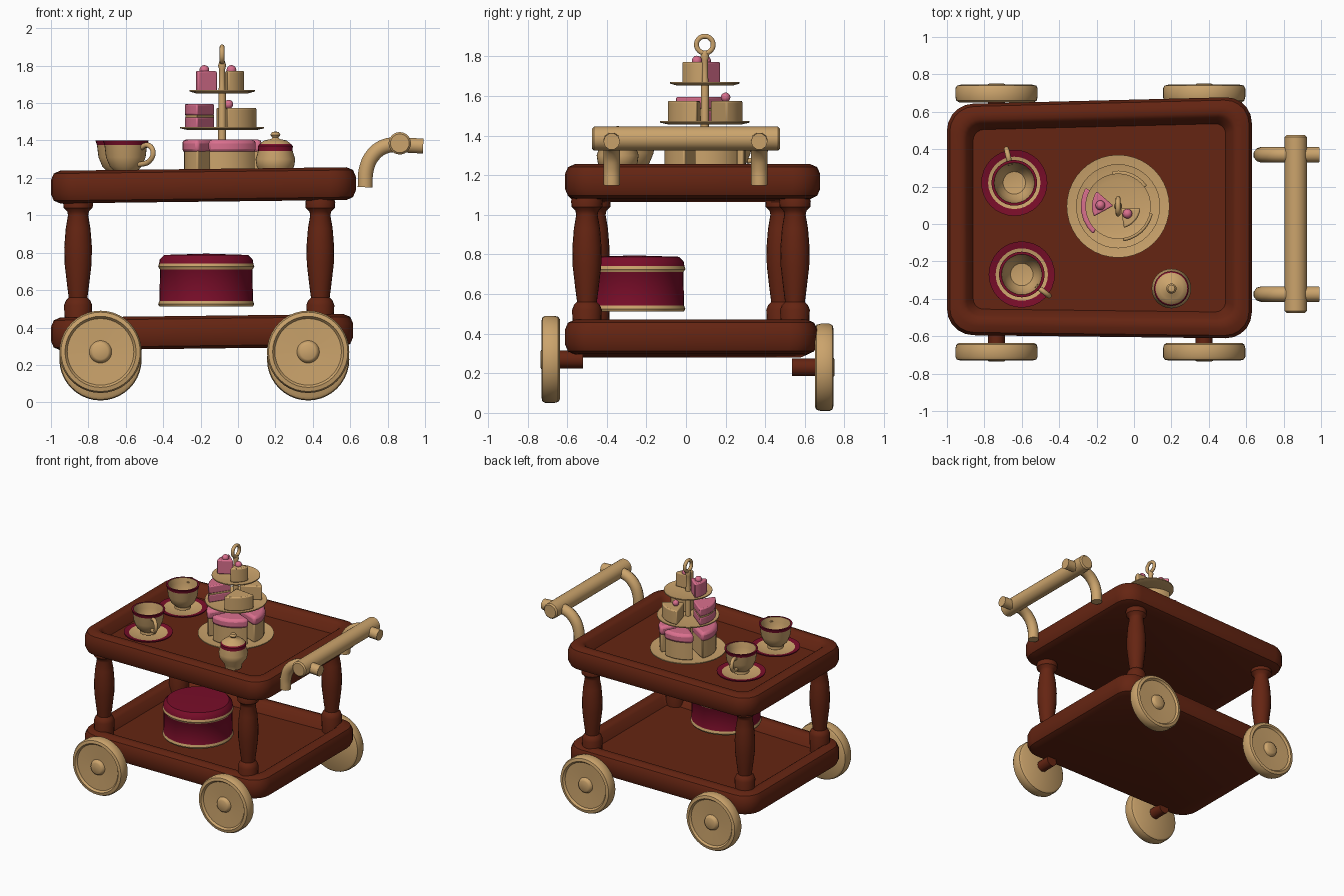
import bpy, bmesh, math
from mathutils import Matrix, Vector

cube = bpy.data.objects.get("Cube")
if cube:
    bpy.data.objects.remove(cube, do_unlink=True)


def material(name, rgb):
    m = bpy.data.materials.new(name)
    m.use_nodes = True
    m.diffuse_color = (*rgb, 1)
    bsdf = m.node_tree.nodes["Principled BSDF"]
    bsdf.inputs["Base Color"].default_value = (*rgb, 1)
    bsdf.inputs["Roughness"].default_value = 0.6
    return m


wood = material("dark wood", (0.13, 0.018, 0.006))
gold = material("tan gold", (0.6, 0.37, 0.15))
crimson = material("crimson", (0.19, 0.004, 0.022))
pink = material("pink icing", (0.7, 0.16, 0.27))
made = []


def finish(name, bm, mats, loc=(0, 0, 0), rot=None, bevel=0):
    bmesh.ops.recalc_face_normals(bm, faces=bm.faces)
    mesh = bpy.data.meshes.new(name)
    bm.to_mesh(mesh)
    bm.free()
    for m in mats:
        mesh.materials.append(m)
    ob = bpy.data.objects.new(name, mesh)
    ob.matrix_world = Matrix.Translation(loc) @ (rot or Matrix()).to_4x4()
    bpy.context.collection.objects.link(ob)
    if bevel:
        mod = ob.modifiers.new("soft edges", "BEVEL")
        mod.width, mod.segments = bevel, 2
    made.append(ob)
    return ob


def lathe(name, profile, loc, mats, bands=(), steps=32, rot=None):
    """Spin (radius, height) points; bands are segment indices in the second material."""
    bm = bmesh.new()
    rings = []
    for r, z in profile:
        if r == 0:
            rings.append([bm.verts.new((0, 0, z))] * steps)
        else:
            rings.append([bm.verts.new((r * math.cos(math.tau * i / steps),
                                        r * math.sin(math.tau * i / steps), z)) for i in range(steps)])
    for s, (a, b) in enumerate(zip(rings, rings[1:])):
        for i in range(steps):
            j = (i + 1) % steps
            corners = list(dict.fromkeys((a[i], a[j], b[j], b[i])))
            bm.faces.new(corners).material_index = int(s in bands)
    return finish(name, bm, mats, loc, rot)


def tube(name, points, radius, mat, cyclic=False, loc=(0, 0, 0)):
    """Sweep a round section along a smooth path, as a mesh."""
    cu = bpy.data.curves.new(name, "CURVE")
    cu.dimensions, cu.bevel_depth = "3D", radius
    cu.bevel_resolution, cu.use_fill_caps = 3, True
    sp = cu.splines.new("BEZIER")
    sp.bezier_points.add(len(points) - 1)
    for p, co in zip(sp.bezier_points, points):
        p.co = co
        p.handle_left_type = p.handle_right_type = "AUTO"
    sp.use_cyclic_u, sp.resolution_u = cyclic, 5
    tmp = bpy.data.objects.new(name + " path", cu)
    bpy.context.collection.objects.link(tmp)
    mesh = bpy.data.meshes.new_from_object(tmp.evaluated_get(bpy.context.evaluated_depsgraph_get()))
    bpy.data.objects.remove(tmp)
    bm = bmesh.new()
    bm.from_mesh(mesh)
    for f in bm.faces:
        f.material_index = 0
    bpy.data.meshes.remove(mesh)
    return finish(name, bm, [mat], loc)


def tray(name, x0, x1, y0, y1, z, height, floor):
    """Rounded tray with a recessed floor, very slightly out of square."""
    bm = bmesh.new()
    loops = []
    for inset, h in ((0.05, 0), (0.015, 0.015), (0, 0.05), (0, height - 0.05), (0.015, height - 0.015),
                     (0.05, height), (0.085, height), (0.105, height - 0.015), (0.14, floor)):
        rad = max(0.14 - inset * 0.6, 0.04)
        ring = []
        for k, (sx, sy) in enumerate(((1, 1), (0, 1), (0, 0), (1, 0))):
            cx = x1 - inset - rad if sx else x0 + inset + rad
            cy = y1 - inset - rad if sy else y0 + inset + rad
            for i in range(6):
                a = math.radians(90 * k + 18 * i)
                x, y = cx + rad * math.cos(a), cy + rad * math.sin(a)
                y += 0.025 * x if sy else -0.012 * x
                ring.append(bm.verts.new((x, y, z + h + 0.012 * x)))
        loops.append(ring)
    for a, b in zip(loops, loops[1:]):
        for i in range(len(a)):
            j = (i + 1) % len(a)
            bm.faces.new((a[i], a[j], b[j], b[i]))
    bm.faces.new(loops[0])
    bm.faces.new(loops[-1])
    finish(name, bm, [wood])


def wedge(name, centre, r0, r1, a0, a1, z0, z1, mat, bevel=0.008):
    """Slice of a round cake between two angles in degrees."""
    bm = bmesh.new()
    steps = 6
    arc = [math.radians(a0 + (a1 - a0) * i / steps) for i in range(steps + 1)]
    mid = math.radians((a0 + a1) / 2)
    pts = [(r0 * math.cos(mid), r0 * math.sin(mid))] + [(r1 * math.cos(a), r1 * math.sin(a)) for a in arc]
    face = bm.faces.new([bm.verts.new((x, y, z0)) for x, y in pts])
    out = bmesh.ops.extrude_face_region(bm, geom=[face])
    bmesh.ops.translate(bm, vec=(0, 0, z1 - z0),
                        verts=[v for v in out["geom"] if isinstance(v, bmesh.types.BMVert)])
    finish(name, bm, [mat], (*centre, 0), bevel=bevel)


def ball(name, loc, radius, mat):
    bm = bmesh.new()
    bmesh.ops.create_uvsphere(bm, u_segments=16, v_segments=10, radius=radius)
    finish(name, bm, [mat], loc)


# Trays
tray("upper_tray", -1.0, 0.63, -0.605, 0.665, 1.075, 0.175, 0.095)
tray("lower_tray", -1.0, 0.615, -0.605, 0.65, 0.29, 0.175, 0.1)

# Turned posts
post = [(0, 0.38), (0.07, 0.38), (0.075, 0.52), (0.065, 0.545), (0.05, 0.56), (0.058, 0.62), (0.072, 0.74),
        (0.074, 0.83), (0.066, 0.93), (0.054, 1.0), (0.058, 1.02), (0.078, 1.04), (0.08, 1.07), (0.07, 1.1), (0, 1.1)]
for label, x, y in (("front_left", 0.44, -0.5), ("back_left", 0.44, 0.55),
                    ("front_right", -0.855, -0.46), ("back_right", -0.855, 0.48)):
    lathe(label + "_post", post, (x, y, 0), [wood], steps=20)

# Wheels and axle stubs
wheel = [(0, -0.045), (0.2, -0.045), (0.215, -0.035), (0.22, -0.015), (0.22, 0.03), (0.212, 0.045), (0.19, 0.05),
         (0.178, 0.035), (0.06, 0.03), (0.052, 0.048), (0.04, 0.055), (0, 0.055)]
stub = [(0, -0.16), (0.045, -0.16), (0.045, 0), (0, 0)]
for end, x in (("left", 0.375), ("right", -0.735)):
    for side, y, z, turn in (("front", -0.68, 0.27, 90), ("back", 0.695, 0.23, -90)):
        rot = Matrix.Rotation(math.radians(turn), 3, "X")
        lathe(f"{side}_{end}_wheel", wheel, (x, y, z), [gold], steps=40, rot=rot)
        lathe(f"{side}_{end}_axle", stub, (x, y, z), [wood], steps=12, rot=rot)

# Push handle
for label, y in (("front", -0.375), ("back", 0.37)):
    tube(label + "_handle_arm", [(0.68, y, 1.15), (0.685, y, 1.24), (0.72, y, 1.32), (0.79, y, 1.37),
                                 (0.87, y, 1.375), (0.99, y, 1.37)], 0.042, gold)
lathe("handle_bar", [(0, -0.475), (0.05, -0.475), (0.06, -0.465), (0.06, 0.465), (0.05, 0.475), (0, 0.475)],
      (0.865, 0, 1.385), [gold], steps=24, rot=Matrix.Rotation(math.pi / 2, 3, "X"))

# Round tin on the lower tray
lathe("cake_tin", [(0, 0.512), (0.25, 0.512), (0.257, 0.525), (0.25, 0.542), (0.247, 0.71), (0.257, 0.725),
                   (0.252, 0.742), (0.248, 0.765), (0.225, 0.788), (0, 0.795)],
      (-0.17, -0.26, 0), [crimson, gold], bands=(1, 2, 4, 5), steps=40)

# Cups on saucers
cup = [(0, 1.215), (0.06, 1.215), (0.058, 1.235), (0.085, 1.26), (0.106, 1.31), (0.114, 1.375), (0.122, 1.4),
       (0.108, 1.4), (0.1, 1.36), (0.09, 1.3), (0.06, 1.255), (0, 1.245)]
saucer = [(0, 1.175), (0.08, 1.175), (0.175, 1.205), (0.177, 1.215), (0.14, 1.208), (0.08, 1.19), (0, 1.19)]
for label, x, y, angle in (("back", -0.64, 0.22, 103), ("front", -0.6, -0.27, -38)):
    lathe(label + "_saucer", saucer, (x, y, 0.005), [gold, crimson], bands=(2, 3))
    lathe(label + "_cup", cup, (x, y, 0), [gold, crimson], bands=(5, 6))
    d = Vector((math.cos(math.radians(angle)), math.sin(math.radians(angle)), 0))
    path = [d * r + Vector((0, 0, z)) for r, z in ((0.1, 1.36), (0.15, 1.375), (0.185, 1.34), (0.16, 1.29), (0.09, 1.27))]
    tube(label + "_cup_handle", path, 0.014, gold, loc=(x, y, 0))

# Lidded sugar bowl
lathe("sugar_bowl", [(0, 1.18), (0.06, 1.18), (0.065, 1.21), (0.1, 1.26), (0.106, 1.3), (0.092, 1.345),
                     (0.093, 1.37), (0.085, 1.38), (0.06, 1.4), (0.022, 1.408), (0.016, 1.415), (0.027, 1.43),
                     (0.018, 1.445), (0, 1.448)], (0.2, -0.345, 0), [gold, crimson], bands=(5, 6))

# Tiered cake stand
sx, sy = centre = (-0.085, 0.095)
for label, r, z in (("lower", 0.275, 1.19), ("middle", 0.225, 1.455), ("top", 0.175, 1.652)):
    lathe(label + "_plate", [(0, z), (r * 0.8, z), (r, z + 0.01), (r, z + 0.018), (r * 0.8, z + 0.01), (0, z + 0.01)],
          (sx, sy, 0), [gold], steps=40)
lathe("stand_pole", [(0, 1.175), (0.06, 1.175), (0.022, 1.2), (0.02, 1.66), (0.016, 1.7), (0.016, 1.78),
                     (0.022, 1.8), (0.014, 1.825), (0, 1.825)], (sx, sy, 0), [gold], steps=16)
tube("stand_ring", [(0, 0.042 * math.cos(a * math.pi / 4), 0.042 * math.sin(a * math.pi / 4)) for a in range(8)],
     0.013, gold, cyclic=True, loc=(sx, sy, 1.859))

# Lower tier: iced slices
for i, (a0, a1) in enumerate(((-110, -30), (-15, 55), (70, 135), (155, 230))):
    wedge(f"lower_cake_{i}", centre, 0.03, 0.205, a0, a1, 1.2, 1.36, gold)
    wedge(f"lower_icing_{i}", centre, 0.025, 0.213, a0 - 2, a1 + 2, 1.335, 1.405, pink, 0.02)

# Middle tier: one pink layered slice and two plain slices
wedge("pink_slice_base", centre, 0.04, 0.2, 150, 228, 1.465, 1.525, pink)
wedge("pink_slice_filling", centre, 0.045, 0.197, 151, 227, 1.523, 1.537, gold, 0)
wedge("pink_slice_top", centre, 0.04, 0.2, 150, 228, 1.535, 1.595, pink)
for i, (a0, a1) in enumerate(((-82, -12), (35, 100))):
    wedge(f"plain_slice_{i}", centre, 0.03, 0.19, a0, a1, 1.465, 1.575, gold)
ball("middle_cherry", (-0.05, 0.2, 1.593), 0.024, pink)

# Top tier: two small cakes with cherries
wedge("small_pink_cake", centre, 0.025, 0.14, 145, 203, 1.66, 1.772, pink)
wedge("small_plain_cake", centre, 0.02, 0.12, -75, -5, 1.66, 1.772, gold)
ball("pink_cake_cherry", (-0.18, 0.1, 1.777), 0.026, pink)
ball("plain_cake_cherry", (-0.035, 0.055, 1.777), 0.026, pink)

# Smooth shading with kept edges
bpy.ops.object.select_all(action="DESELECT")
for ob in made:
    ob.select_set(True)
bpy.context.view_layer.objects.active = made[0]
bpy.ops.object.shade_smooth_by_angle(angle=math.radians(40))
